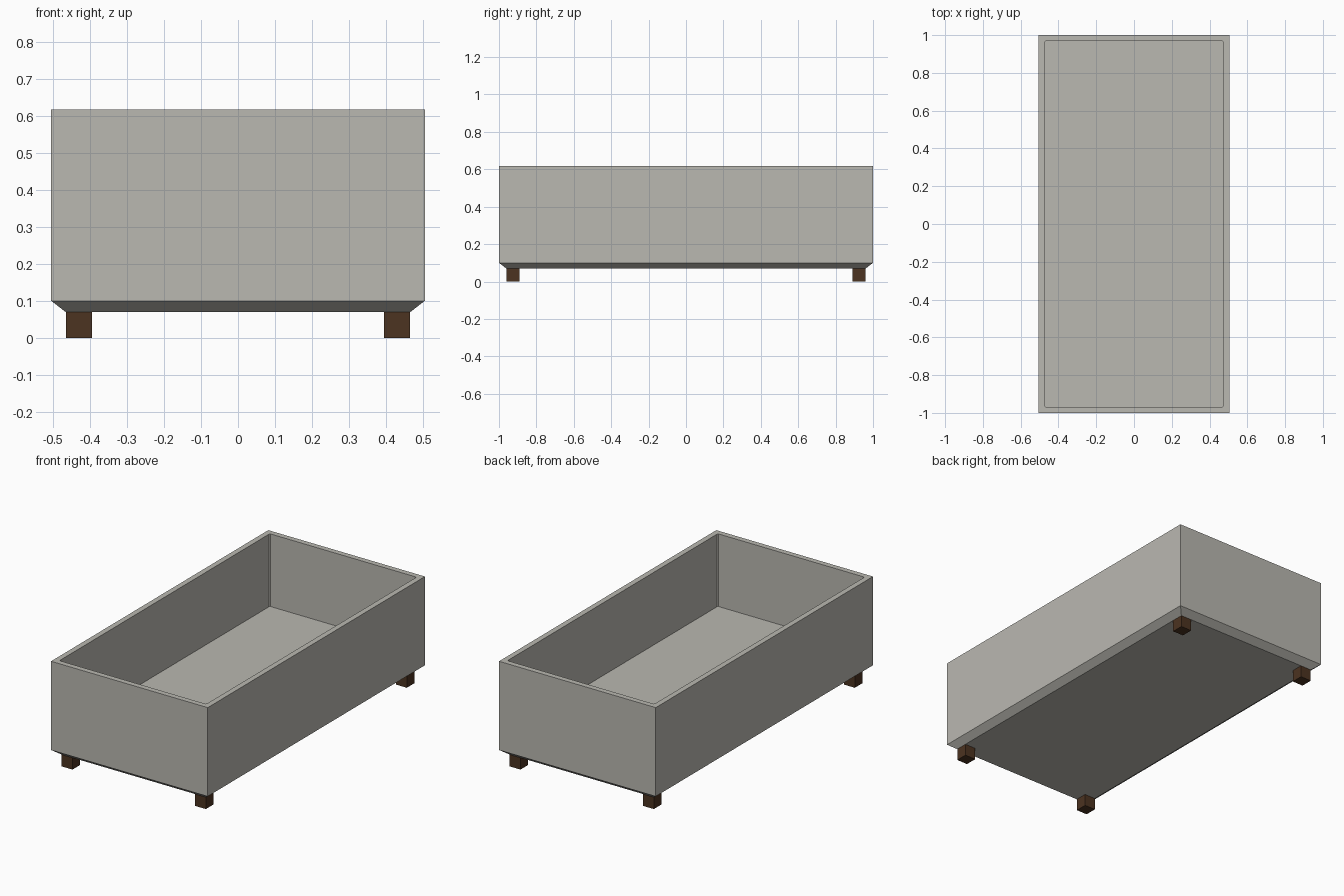
import bpy, bmesh

if "Cube" in bpy.data.objects:
    bpy.data.objects.remove(bpy.data.objects["Cube"])


def material(name, color):
    m = bpy.data.materials.new(name)
    m.diffuse_color = (*color, 1.0)
    m.use_nodes = True
    m.node_tree.nodes["Principled BSDF"].inputs["Base Color"].default_value = m.diffuse_color
    return m


concrete = material("warm grey concrete", (0.49, 0.48, 0.44))
wood = material("dark brown wood", (0.072, 0.033, 0.015))

HX, HY = 0.505, 1.0            # half width and half length
CHAMFER = 0.04                 # inset of the bottom edge
WALL, CORNER = 0.032, 0.006    # wall thickness, clipped inner corner
Z_BASE, Z_WALL, Z_FLOOR, Z_TOP = 0.069, 0.1, 0.194, 0.617
LEG = 0.07


def add_object(name, bm, mat):
    bmesh.ops.recalc_face_normals(bm, faces=bm.faces)
    me = bpy.data.meshes.new(name)
    bm.to_mesh(me)
    bm.free()
    me.materials.append(mat)
    ob = bpy.data.objects.new(name, me)
    bpy.context.collection.objects.link(ob)
    return ob


# Planter basin: outer shell, with the top inset and pushed down as the cavity
bm = bmesh.new()
rings = []
for inset, z in ((CHAMFER, Z_BASE), (0, Z_WALL), (0, Z_TOP),
                 (WALL, Z_TOP), (WALL, Z_FLOOR)):
    x, y = HX - inset, HY - inset
    rings.append([bm.verts.new((sx * x, sy * y, z))
                  for sx, sy in ((-1, -1), (1, -1), (1, 1), (-1, 1))])
for a, b in zip(rings, rings[1:]):
    for i in range(4):
        j = (i + 1) % 4
        bm.faces.new((a[i], a[j], b[j], b[i]))
bm.faces.new(rings[0])
bm.faces.new(rings[-1])
# slightly clip the upright inner corners
corners = [bm.edges.get((rings[3][i], rings[4][i])) for i in range(4)]
bmesh.ops.bevel(bm, geom=corners, offset=CORNER, segments=1, affect='EDGES')
add_object("planter_basin", bm, concrete)

# Square wooden feet under the four corners of the base
for side, sx in (("left", -1), ("right", 1)):
    for end, sy in (("front", -1), ("back", 1)):
        bm = bmesh.new()
        bmesh.ops.create_cube(bm, size=1.0)
        bmesh.ops.scale(bm, vec=(LEG, LEG, Z_BASE), verts=bm.verts)
        bmesh.ops.translate(bm, verts=bm.verts, vec=(
            sx * (HX - CHAMFER - LEG / 2), sy * (HY - CHAMFER - LEG / 2), Z_BASE / 2))
        add_object(f"{end}_{side}_foot", bm, wood)
